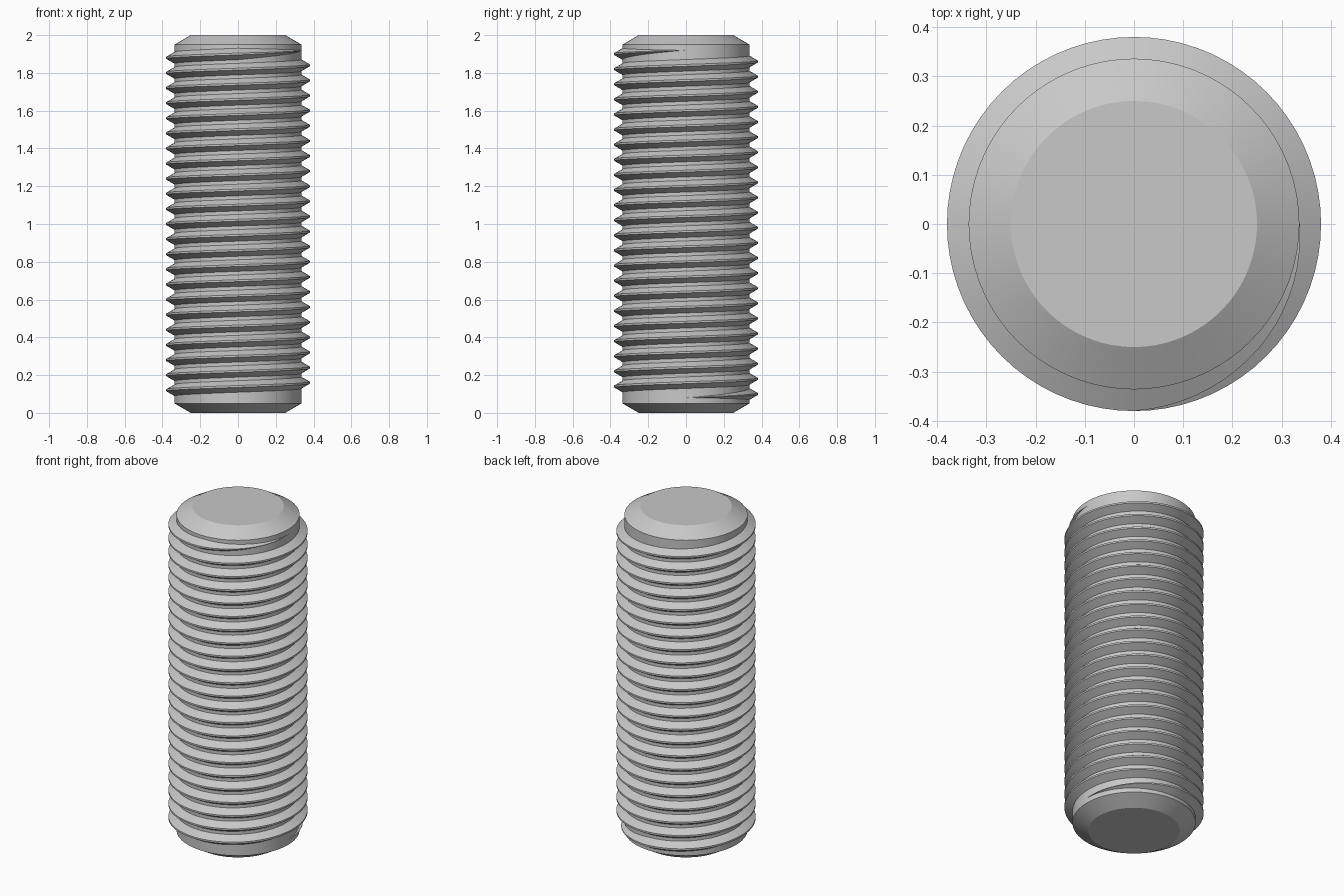
import bpy, bmesh, math

cube = bpy.data.objects.get("Cube")
if cube:
    bpy.data.objects.remove(cube, do_unlink=True)

CORE, OUTER = 0.336, 0.38
PITCH, TURNS, START = 0.08, 23, 0.08
SEG = 72

steel = bpy.data.materials.new("grey steel")
steel.use_nodes = True
steel.diffuse_color = (0.58, 0.58, 0.58, 1)
steel.node_tree.nodes["Principled BSDF"].inputs["Base Color"].default_value = (0.58, 0.58, 0.58, 1)


def finish(name, bm):
    bmesh.ops.recalc_face_normals(bm, faces=bm.faces)
    mesh = bpy.data.meshes.new(name)
    bm.to_mesh(mesh)
    bm.free()
    mesh.materials.append(steel)
    obj = bpy.data.objects.new(name, mesh)
    bpy.context.collection.objects.link(obj)
    bpy.ops.object.select_all(action="DESELECT")
    obj.select_set(True)
    bpy.context.view_layer.objects.active = obj
    bpy.ops.object.shade_smooth_by_angle(angle=math.radians(25))
    return obj


def ring(bm, r, z):
    return [bm.verts.new((r * math.cos(a), r * math.sin(a), z))
            for a in (math.tau * i / SEG for i in range(SEG))]


# Chamfered rod
bm = bmesh.new()
rings = [ring(bm, r, z) for r, z in ((0.25, 0), (CORE, 0.05), (CORE, 1.95), (0.25, 2))]
for low, high in zip(rings, rings[1:]):
    for i in range(SEG):
        j = (i + 1) % SEG
        bm.faces.new((low[i], low[j], high[j], high[i]))
bm.faces.new(rings[0])
bm.faces.new(rings[-1])
finish("threaded_rod_core", bm)

# Helical ridge: trapezoid section, fading out over a quarter turn at each end
bm = bmesh.new()
sections = []
steps = TURNS * SEG
for i in range(steps + 1):
    turn = i / SEG
    fade = max(0.02, min(1, turn * 4, (TURNS - turn) * 4))
    a, z = math.tau * turn, START + PITCH * turn
    crest = CORE + (OUTER - CORE) * fade
    section = []
    for r, dz in ((CORE - 0.004, -0.033), (crest, -0.005), (crest, 0.005), (CORE - 0.004, 0.033)):
        section.append(bm.verts.new((r * math.cos(a), r * math.sin(a), z + dz * fade)))
    sections.append(section)
for s, t in zip(sections, sections[1:]):
    for k in range(4):
        n = (k + 1) % 4
        bm.faces.new((s[k], s[n], t[n], t[k]))
bm.faces.new(sections[0])
bm.faces.new(sections[-1])
finish("screw_thread", bm)
